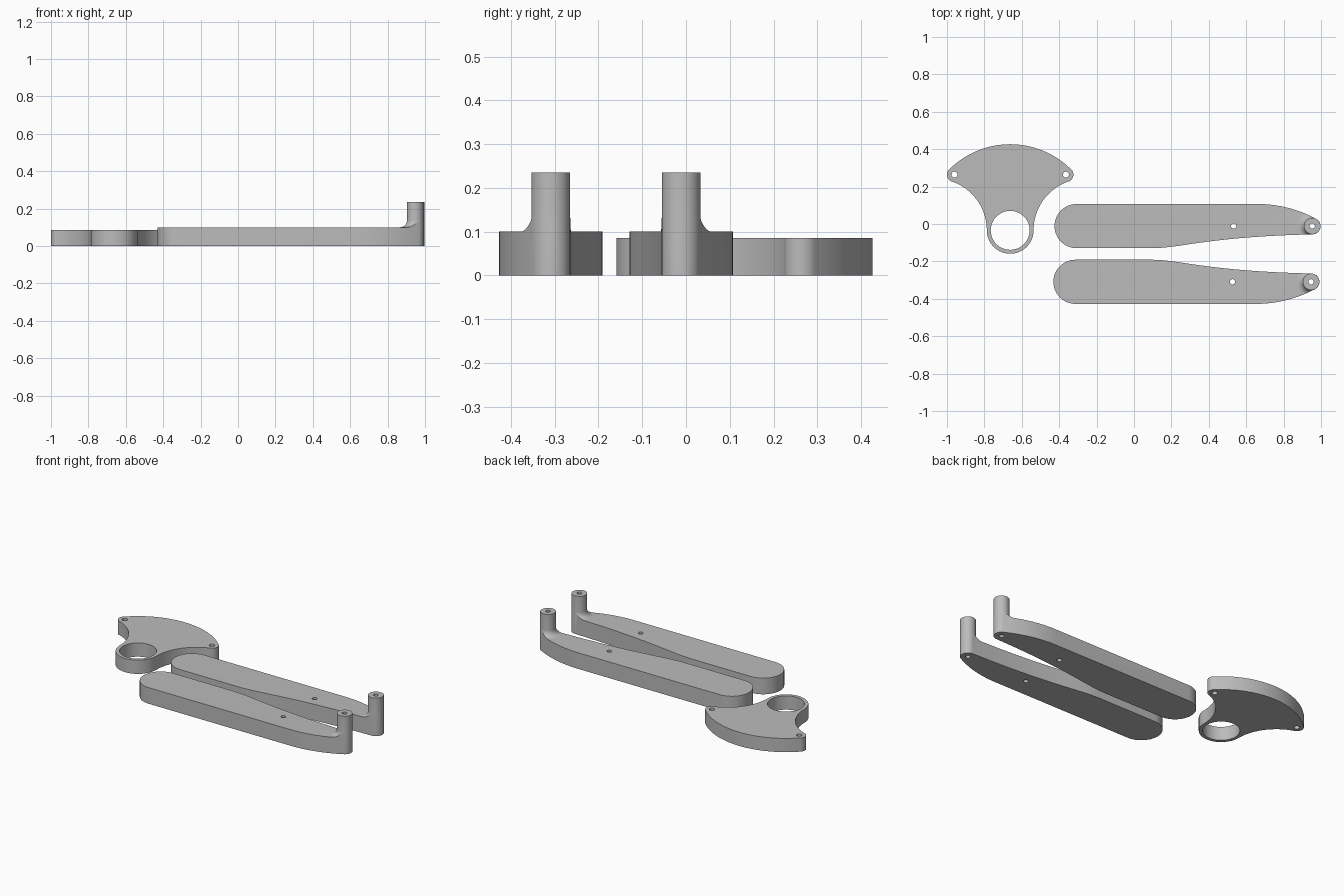
import bpy, bmesh, math
from mathutils import Matrix, Vector
from mathutils.geometry import interpolate_bezier

if "Cube" in bpy.data.objects:
    bpy.data.objects.remove(bpy.data.objects["Cube"])

grey = bpy.data.materials.new("plain grey")
grey.diffuse_color = (0.5, 0.5, 0.5, 1)
grey.use_nodes = True
grey.node_tree.nodes["Principled BSDF"].inputs["Base Color"].default_value = grey.diffuse_color


def arc(cx, cy, r, a0, a1, n):
    """Points along a circular arc, angles in degrees."""
    angles = [math.radians(a0 + (a1 - a0) * i / n) for i in range(n + 1)]
    return [(cx + r * math.cos(a), cy + r * math.sin(a)) for a in angles]


def finish(bm, name):
    bmesh.ops.remove_doubles(bm, verts=bm.verts, dist=1e-5)
    bmesh.ops.recalc_face_normals(bm, faces=bm.faces)
    mesh = bpy.data.meshes.new(name)
    bm.to_mesh(mesh)
    bm.free()
    mesh.materials.append(grey)
    obj = bpy.data.objects.new(name, mesh)
    bpy.context.collection.objects.link(obj)
    return obj


def prism(name, points, z0, z1):
    bm = bmesh.new()
    face = bm.faces.new([bm.verts.new((x, y, z0)) for x, y in points])
    top = bmesh.ops.extrude_face_region(bm, geom=[face])["geom"]
    verts = [v for v in top if isinstance(v, bmesh.types.BMVert)]
    bmesh.ops.translate(bm, verts=verts, vec=(0, 0, z1 - z0))
    return finish(bm, name)


def lathe(name, cx, cy, profile, n=64):
    """Closed solid of revolution from (radius, z) pairs."""
    bm = bmesh.new()
    rings = [[bm.verts.new((x, y, z)) for x, y in arc(cx, cy, r, 0, 360, n)[:-1]]
             for r, z in profile]
    for a, b in zip(rings, rings[1:]):
        for i in range(n):
            j = (i + 1) % n
            bm.faces.new((a[i], a[j], b[j], b[i]))
    bm.faces.new(rings[0])
    bm.faces.new(rings[-1])
    return finish(bm, name)


def combine(obj, cutter, operation):
    mod = obj.modifiers.new("cut", 'BOOLEAN')
    mod.operation, mod.object, mod.solver = operation, cutter, 'EXACT'
    bpy.context.view_layer.objects.active = obj
    bpy.ops.object.modifier_apply(modifier=mod.name)
    bpy.data.objects.remove(cutter)


def drill(obj, x, y, r, n=32):
    combine(obj, lathe("drill", x, y, [(r, -0.5), (r, 0.5)], n), 'DIFFERENCE')


def smooth(obj):
    bpy.ops.object.select_all(action='DESELECT')
    obj.select_set(True)
    bpy.context.view_layer.objects.active = obj
    bpy.ops.object.shade_smooth_by_angle(angle=math.radians(30))


# Arm: tapered outline with a round butt and a narrow tip
TIP_X, ARM_Y, ARM_H, POST_H = 0.953, -0.011, 0.10, 0.235
edge = interpolate_bezier(Vector((0.1, -0.129, 0)), Vector((0.25, -0.129, 0)),
                          Vector((0.4, -0.068, 0)), Vector((TIP_X, -0.0555, 0)), 28)
outline = [(p.x, p.y) for p in edge][:-1]
outline += arc(TIP_X, ARM_Y, 0.0445, -90, 61.6, 28)
outline += arc(0.66, -0.553, 0.66, 61.6, 90, 16)[1:]
outline += arc(-0.307, ARM_Y, 0.118, 90, 270, 32)
arm = prism("rear_arm", outline, 0, 0.4)

# Trim to a flat deck with a filleted post standing at the tip
fillet = [(0.08 - 0.036 * math.sin(math.radians(a)), ARM_H + 0.036 * (1 - math.cos(math.radians(a))))
          for a in range(0, 91, 10)]
trim = lathe("trim", TIP_X, ARM_Y, [(3, -1), (3, ARM_H)] + fillet + [(0.044, POST_H)])
combine(arm, trim, 'INTERSECT')
for x in (0.533, TIP_X):
    drill(arm, x, ARM_Y, 0.014)

# Front arm mirrors the rear one
front = bpy.data.objects.new("front_arm", arm.data.copy())
bpy.context.collection.objects.link(front)
front.data.transform(Matrix.Translation((-0.006, -0.32, 0)) @ Matrix.Scale(-1, 4, (0, 1, 0)))
front.data.flip_normals()

# Bracket: ring, two ears and a broad arched edge
BX, BY = -0.662, -0.034
ear = 0.298
side = math.degrees(math.atan2(0.298, 0.1035))
half = arc(0, 0, 0.125, -90, 0, 24)
half += arc(0.4015, 0, 0.2765, 180, 180 - side, 28)[1:]
half += arc(ear, ear, 0.04, -side, 45, 20)[1:]
half += arc(0, 0, 0.4605, 45, 90, 24)[1:]
full = half + [(-x, y) for x, y in reversed(half[1:-1])]
bracket = prism("bracket", [(BX + x, BY + y) for x, y in full], 0, 0.085)
drill(bracket, BX, BY, 0.104, 64)
for s in (-1, 1):
    drill(bracket, BX + s * ear, BY + ear, 0.016)

for part in (arm, front, bracket):
    smooth(part)
